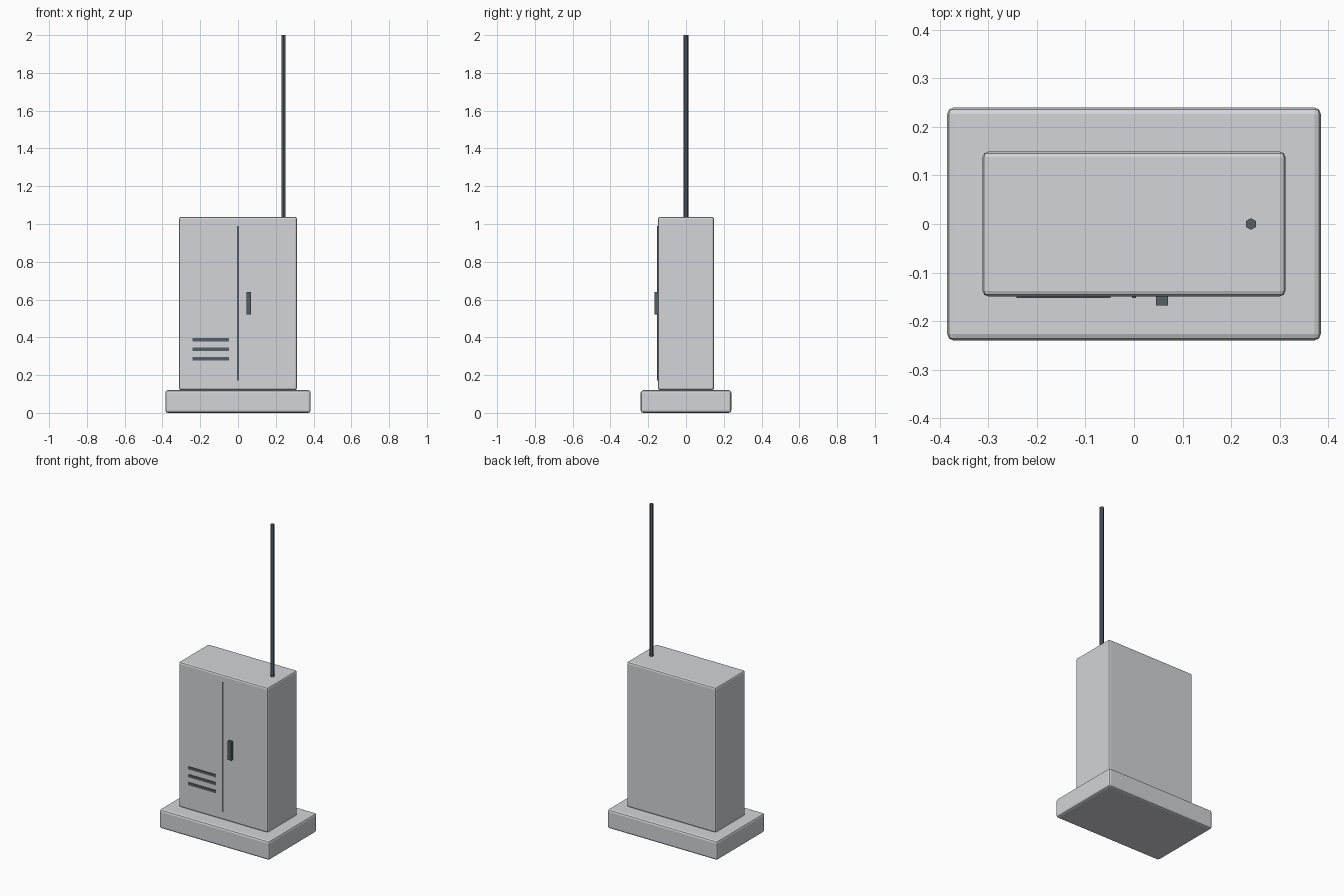
import bpy

if "Cube" in bpy.data.objects:
    bpy.data.objects.remove(bpy.data.objects["Cube"])


def material(name, rgb):
    m = bpy.data.materials.new(name)
    m.diffuse_color = (*rgb, 1)
    m.use_nodes = True
    m.node_tree.nodes["Principled BSDF"].inputs["Base Color"].default_value = m.diffuse_color
    return m


GREY = material("painted_grey", (0.65, 0.66, 0.69))
DARK = material("dark_slate", (0.09, 0.115, 0.135))


def box(name, lo, hi, mat, bevel=0.0):
    """Box between two corners, with optional rounded edges."""
    bpy.ops.mesh.primitive_cube_add(size=1, location=[(a + b) / 2 for a, b in zip(lo, hi)])
    o = bpy.context.object
    o.name = name
    o.scale = [b - a for a, b in zip(lo, hi)]
    bpy.ops.object.transform_apply(location=False, rotation=False, scale=True)
    o.data.materials.append(mat)
    if bevel:
        mod = o.modifiers.new("rounded_edges", 'BEVEL')
        mod.width = bevel
        mod.segments = 2
    return o


# Plinth and cabinet body
box("plinth", (-0.385, -0.24, 0), (0.385, 0.24, 0.12), GREY, 0.013)
box("cabinet", (-0.312, -0.149, 0.12), (0.312, 0.149, 1.038), GREY, 0.011)

# Door seam and handle
box("door_seam", (-0.004, -0.153, 0.172), (0.004, -0.145, 0.99), DARK)
box("door_handle", (0.045, -0.168, 0.521), (0.07, -0.145, 0.639), DARK)

# Vent slats
for i in range(3):
    z = 0.287 + 0.05 * i
    box(f"vent_slat_{i + 1}", (-0.242, -0.153, z - 0.0085), (-0.048, -0.145, z + 0.0085), DARK)

# Hexagonal antenna mast
bpy.ops.mesh.primitive_cylinder_add(vertices=6, radius=0.012, depth=0.98, location=(0.241, 0, 1.51))
mast = bpy.context.object
mast.name = "antenna_mast"
mast.data.materials.append(DARK)
